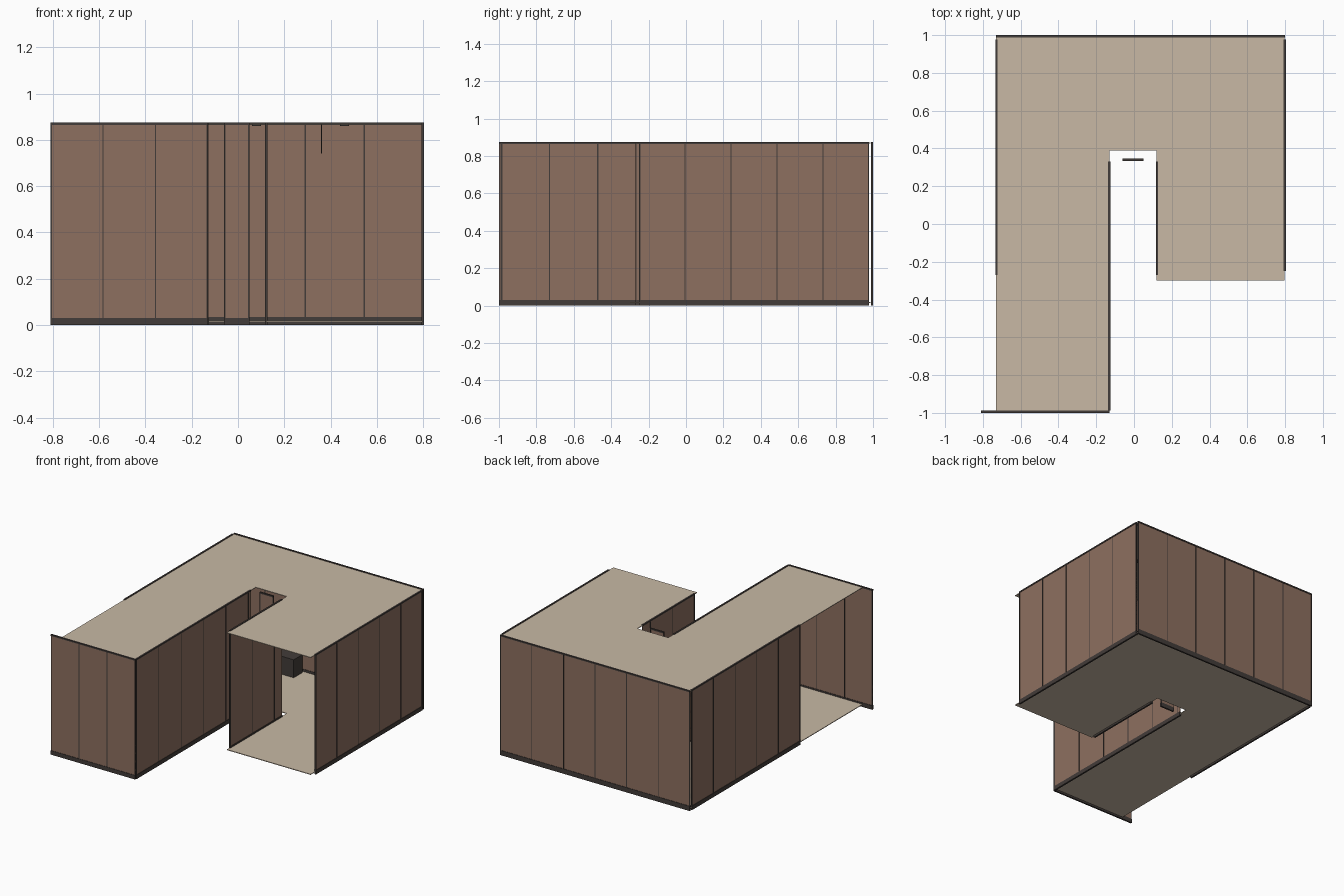
import bpy, bmesh, math
from mathutils import Vector, Matrix

cube = bpy.data.objects.get("Cube")
if cube:
    bpy.data.objects.remove(cube, do_unlink=True)


def material(name, rgb):
    m = bpy.data.materials.new(name)
    m.use_nodes = True
    m.diffuse_color = (*rgb, 1)
    m.node_tree.nodes["Principled BSDF"].inputs["Base Color"].default_value = (*rgb, 1)
    return m


BROWN = material("panel_brown", (0.27, 0.162, 0.117))
BEIGE = material("slab_beige", (0.58, 0.485, 0.376))
DARK = material("frame_dark", (0.055, 0.045, 0.041))


def finish(name, bm, mats):
    bmesh.ops.recalc_face_normals(bm, faces=bm.faces)
    mesh = bpy.data.meshes.new(name)
    bm.to_mesh(mesh)
    bm.free()
    for m in mats:
        mesh.materials.append(m)
    ob = bpy.data.objects.new(name, mesh)
    bpy.context.collection.objects.link(ob)
    return ob


def add_box(bm, lo, hi, index=0):
    lo, hi = Vector(lo), Vector(hi)
    verts = bmesh.ops.create_cube(bm, size=1)["verts"]
    size = Matrix.Diagonal((*(hi - lo), 1))
    bmesh.ops.transform(bm, matrix=Matrix.Translation((lo + hi) / 2) @ size, verts=verts)
    for f in {f for v in verts for f in v.link_faces}:
        f.material_index = index


def box(name, lo, hi, mat):
    bm = bmesh.new()
    add_box(bm, lo, hi)
    return finish(name, bm, [mat])


BASE, TOP, HEIGHT = 0.03, 0.865, 0.875


def wall(name, axis, at, start, end, step, base=BASE):
    """Panelled wall along one axis: infill, dark joints and rails."""
    bm = bmesh.new()

    def piece(a, b, half, z0, z1, index):
        if axis == "x":
            add_box(bm, (a, at - half, z0), (b, at + half, z1), index)
        else:
            add_box(bm, (at - half, a, z0), (at + half, b, z1), index)

    piece(start, end, 0.003, base, TOP, 0)
    piece(start, end, 0.006, 0, base, 1)
    piece(start, end, 0.006, TOP, HEIGHT, 1)
    count = int(abs(end - start) / step + 0.05)
    for i in range(count + 1):
        p = min(max(start + i * step, start + 0.003), end - 0.003)
        piece(p - 0.003, p + 0.003, 0.0045, base, TOP, 1)
    return finish(name, bm, [BROWN, DARK])


# Outer walls
wall("back_wall", "x", 0.994, -0.73, 0.80, 0.255, 0.035)
wall("left_wall", "y", 0.798, -0.25, 0.978, 0.2456)
wall("right_wall", "y", -0.728, -0.27, 0.978, 0.2496)
wall("front_wall", "x", -0.994, -0.81, -0.13, 0.2267)

# Courtyard walls
wall("courtyard_right_wall", "y", -0.131, -0.988, 0.33, 0.258)
wall("courtyard_left_wall", "y", 0.122, -0.27, 0.33, 0.255)
wall("courtyard_door", "x", 0.34, -0.06, 0.05, 0.11)


# Roof and floor slabs
OUTLINE = [(-0.73, -0.99), (-0.13, -0.99), (-0.13, 0.39), (0.12, 0.39),
           (0.12, -0.30), (0.796, -0.30), (0.796, 0.987), (-0.73, 0.987)]


def slab(name, z, thick):
    bm = bmesh.new()
    face = bm.faces.new([bm.verts.new((x, y, z)) for x, y in OUTLINE])
    new = bmesh.ops.extrude_face_region(bm, geom=[face])["geom"]
    bmesh.ops.translate(bm, vec=(0, 0, thick),
                        verts=[g for g in new if isinstance(g, bmesh.types.BMVert)])
    return finish(name, bm, [BEIGE])


slab("roof", 0.866, 0.005)
slab("floor", 0.014, 0.005)

# Interior cabinet and ceiling lamps
box("cabinet", (-0.36, 0.87, 0.019), (-0.16, 0.97, 0.15), DARK)
box("pendant_wire", (0.359, 0.598, 0.74), (0.363, 0.602, 0.866), DARK)
for i, x in enumerate((0.08, 0.46)):
    box(f"ceiling_lamp_{i + 1}", (x - 0.02, 0.58, 0.86), (x + 0.02, 0.62, 0.866), DARK)
